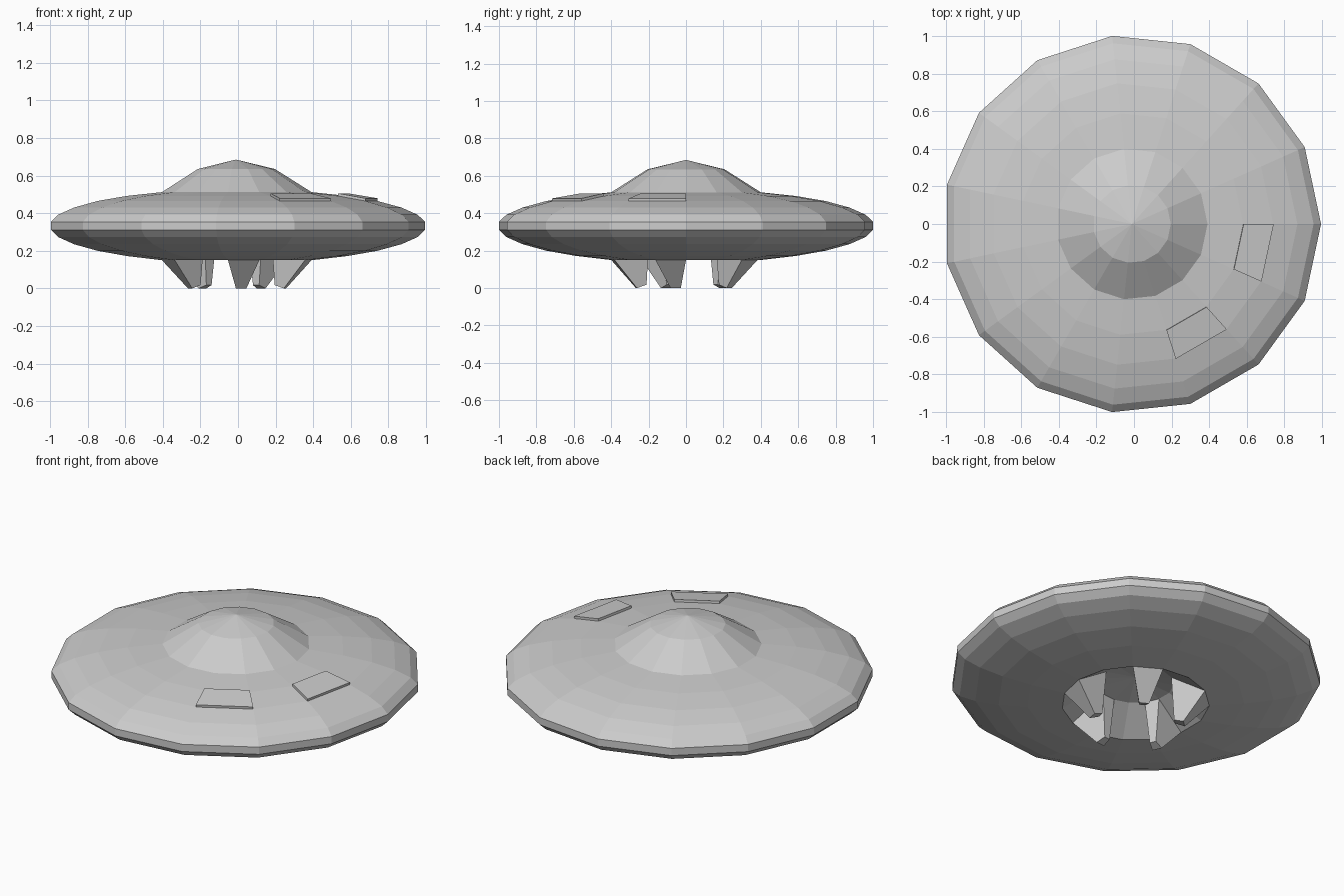
import bpy, bmesh
from math import cos, sin, radians

if "Cube" in bpy.data.objects:
    bpy.data.objects.remove(bpy.data.objects["Cube"])

SIDES = 15
STEP = 360 / SIDES
SHIFT_X = -0.011      # an odd-sided ring needs this offset to sit centred


def polar(r, deg, z):
    return (r * cos(radians(deg)) + SHIFT_X, r * sin(radians(deg)), z)


def finish(name, bm):
    bmesh.ops.recalc_face_normals(bm, faces=bm.faces)
    mesh = bpy.data.meshes.new(name)
    bm.to_mesh(mesh)
    bm.free()
    ob = bpy.data.objects.new(name, mesh)
    bpy.context.collection.objects.link(ob)
    return ob


def lathe(name, profile):
    """Faceted turned body; the profile starts and ends on the axis."""
    bm = bmesh.new()
    rings = []
    for r, z in profile:
        if r == 0:
            rings.append([bm.verts.new(polar(0, 0, z))] * SIDES)
        else:
            rings.append([bm.verts.new(polar(r, i * STEP, z)) for i in range(SIDES)])
    for a, b in zip(rings, rings[1:]):
        for i in range(SIDES):
            j = (i + 1) % SIDES
            bm.faces.new(list(dict.fromkeys((a[i], a[j], b[j], b[i]))))
    return finish(name, bm)


def block(name, bottom, top):
    """Six-sided solid between two four-cornered faces."""
    bm = bmesh.new()
    lo = [bm.verts.new(p) for p in bottom]
    hi = [bm.verts.new(p) for p in top]
    bm.faces.new(lo[::-1])
    bm.faces.new(hi)
    for i in range(4):
        j = (i + 1) % 4
        bm.faces.new((lo[i], lo[j], hi[j], hi[i]))
    return finish(name, bm)


def sector(mid, inner, outer):
    """Four corners around angle mid; inner/outer = (radius, z, half angle)."""
    (ri, zi, ai), (ro, zo, ao) = inner, outer
    return [polar(ri, mid - ai, zi), polar(ro, mid - ao, zo),
            polar(ro, mid + ao, zo), polar(ri, mid + ai, zi)]


# Saucer hull: dome, rounded rim and recessed belly
lathe("saucer_hull", [
    (0, 0.685), (0.207, 0.635), (0.402, 0.512), (0.592, 0.492), (0.752, 0.465),
    (0.88, 0.43), (0.966, 0.392), (1.0055, 0.354),
    (1.0055, 0.311), (0.966, 0.273), (0.88, 0.235), (0.752, 0.20),
    (0.592, 0.172), (0.402, 0.15), (0.207, 0.272), (0, 0.315)])

half = STEP / 2

# Raised hatch plates on two hull panels
for n, mid in enumerate((-12, -60), 1):
    block(f"hatch_plate_{n}",
          sector(mid, (0.592, 0.489, half), (0.752, 0.462, half)),
          sector(mid, (0.594, 0.506, half), (0.754, 0.479, half)))

# Five tapered landing legs growing from every third recess panel
for n in range(5):
    block(f"landing_leg_{n + 1}",
          sector(-12 + 72 * n, (0.215, 0.018, 5), (0.268, 0.0, 6)),
          sector(-12 + 72 * n, (0.207, 0.272, half), (0.402, 0.15, half)))
